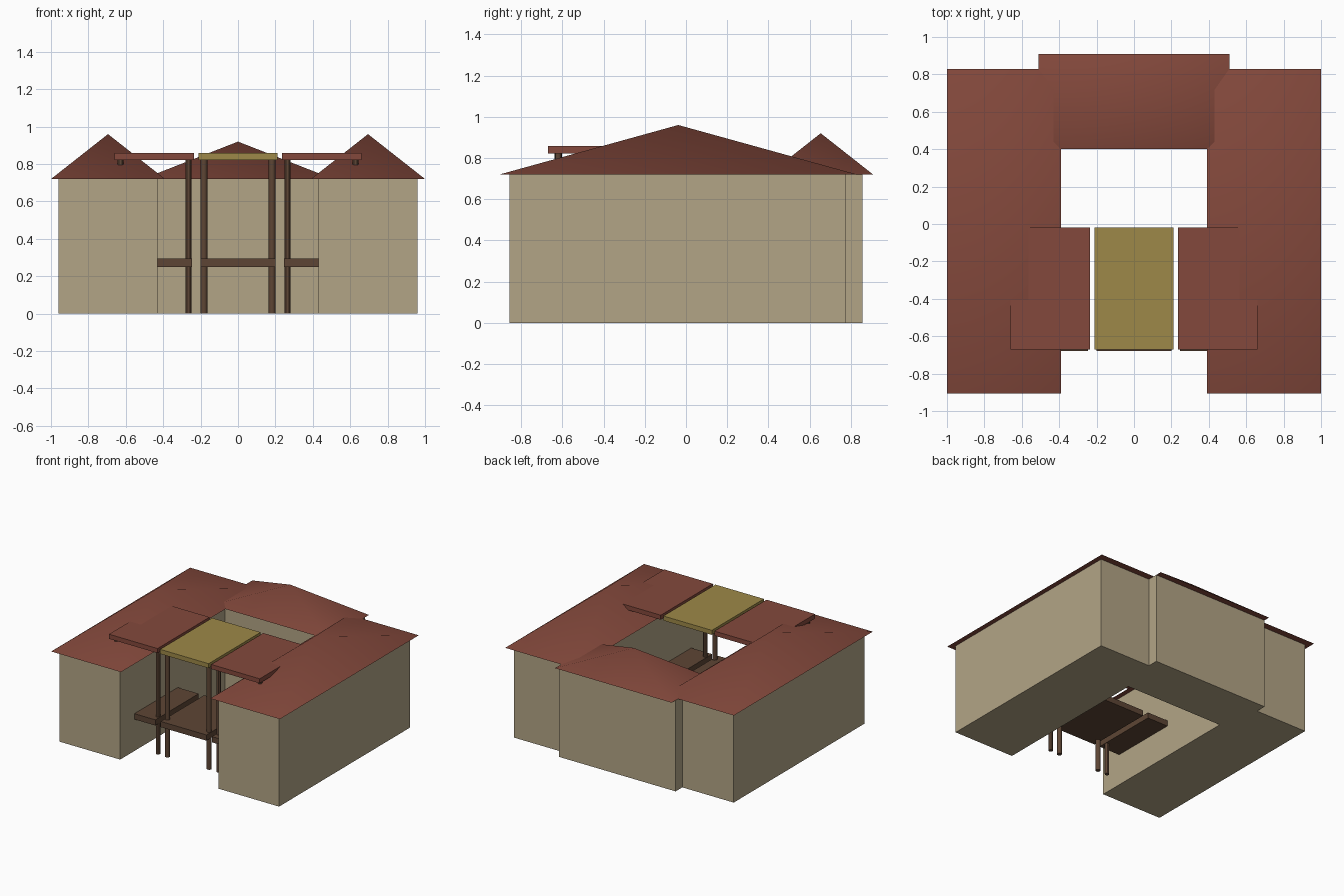
import bpy, math

if "Cube" in bpy.data.objects:
    bpy.data.objects.remove(bpy.data.objects["Cube"])


def material(name, rgb):
    m = bpy.data.materials.new(name)
    m.diffuse_color = (*rgb, 1)
    m.use_nodes = True
    m.node_tree.nodes["Principled BSDF"].inputs["Base Color"].default_value = m.diffuse_color
    return m


WALL = material("plaster", (0.45, 0.375, 0.24))
TILE = material("roof_tile", (0.23, 0.066, 0.045))
GOLD = material("ochre", (0.34, 0.25, 0.065))
WOOD = material("dark_wood", (0.11, 0.06, 0.035))


def finish(name, mat):
    ob = bpy.context.object
    ob.name = name
    ob.data.materials.append(mat)
    return ob


def box(name, x, y, z, mat):
    """Box from (min, max) ranges."""
    r = (x, y, z)
    bpy.ops.mesh.primitive_cube_add(size=1, location=[(a + b) / 2 for a, b in r])
    bpy.context.object.scale = [abs(b - a) for a, b in r]
    bpy.ops.object.transform_apply(location=False, rotation=False)
    return finish(name, mat)


def pyramid_roof(name, x, y, z, mat):
    """Four-sided cone stretched over a rectangle."""
    bpy.ops.mesh.primitive_cone_add(vertices=4, radius1=math.sqrt(0.5), radius2=0, depth=1,
                                    location=[(a + b) / 2 for a, b in (x, y, z)],
                                    rotation=(0, 0, math.pi / 4))
    bpy.ops.object.transform_apply(location=False, scale=False)
    bpy.context.object.scale = [abs(b - a) for a, b in (x, y, z)]
    bpy.ops.object.transform_apply(location=False, rotation=False)
    bpy.ops.object.shade_smooth_by_angle(angle=math.radians(45))
    return finish(name, mat)


def post(name, x, y, r, h):
    bpy.ops.mesh.primitive_cylinder_add(vertices=12, radius=r, depth=h, location=(x, y, h / 2))
    bpy.ops.object.shade_smooth_by_angle()
    return finish(name, WOOD)


# Rear block
box("rear_walls", (-0.51, 0.51), (0.45, 0.858), (0, 0.72), WALL)
pyramid_roof("rear_roof", (-0.51, 0.51), (0.40, 0.908), (0.72, 0.92), TILE)

# Side wings
for s, side in ((-1, "left"), (1, "right")):
    box(side + "_wing_walls", (s * 0.43, s * 0.96), (-0.858, 0.775), (0, 0.72), WALL)
    pyramid_roof(side + "_wing_roof", (s * 0.39, s * 1.0), (-0.905, 0.83), (0.72, 0.96), TILE)

# Three porch bays: deck, two front posts, flat canopy
for side, cx, mat, r in (("left", -0.447, TILE, 0.016),
                         ("centre", 0, GOLD, 0.018),
                         ("right", 0.447, TILE, 0.016)):
    box(side + "_deck", (cx - 0.2, cx + 0.2), (-0.68, -0.138), (0.25, 0.295), WOOD)
    box(side + "_canopy", (cx - 0.212, cx + 0.212), (-0.67, -0.02), (0.822, 0.858), mat)
    for s in (-1, 1):
        post(f"{side}_post_{'a' if s < 0 else 'b'}", cx + s * 0.182, -0.62, r, 0.825)
